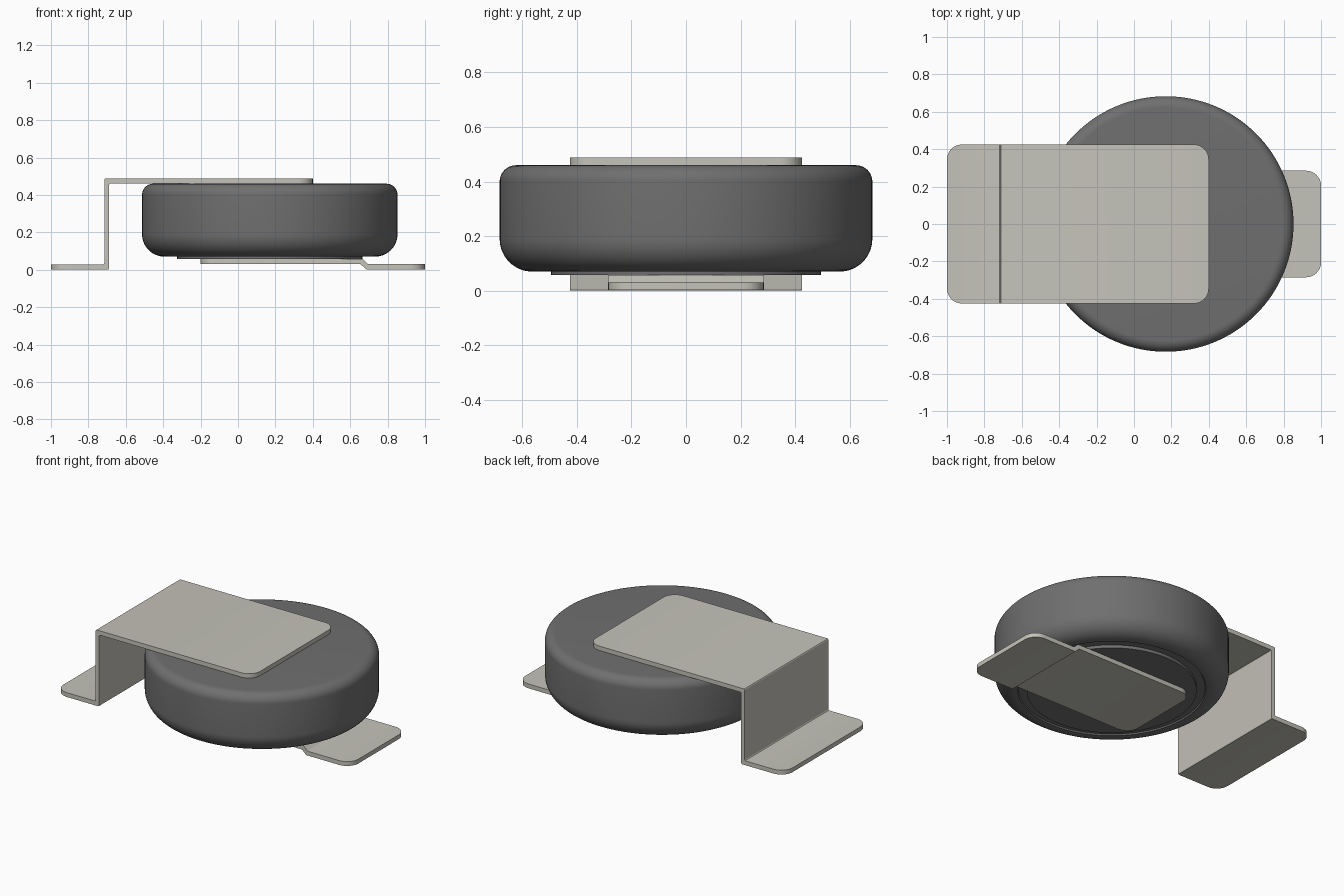
import bpy, bmesh, math

if "Cube" in bpy.data.objects:
    bpy.data.objects.remove(bpy.data.objects["Cube"], do_unlink=True)


def make_material(name, color, roughness):
    mat = bpy.data.materials.new(name)
    mat.use_nodes = True
    mat.diffuse_color = color
    shader = mat.node_tree.nodes["Principled BSDF"]
    shader.inputs["Base Color"].default_value = color
    shader.inputs["Roughness"].default_value = roughness
    return mat


steel = make_material("warm grey steel", (0.56, 0.55, 0.49, 1), 0.5)
rubber = make_material("dark grey", (0.16, 0.16, 0.16, 1), 0.6)


def finish(bm, name, mat):
    bmesh.ops.recalc_face_normals(bm, faces=bm.faces)
    mesh = bpy.data.meshes.new(name)
    bm.to_mesh(mesh)
    bm.free()
    obj = bpy.data.objects.new(name, mesh)
    bpy.context.collection.objects.link(obj)
    mesh.materials.append(mat)
    bpy.ops.object.select_all(action="DESELECT")
    obj.select_set(True)
    bpy.context.view_layer.objects.active = obj
    bpy.ops.object.shade_smooth_by_angle(angle=math.radians(30))
    return obj


def arc(cx, cz, r, start, end, steps=10):
    """Points of a fillet in the radius/height plane, angles in degrees."""
    angles = [math.radians(start + (end - start) * i / steps) for i in range(steps + 1)]
    return [(cx + r * math.cos(a), cz + r * math.sin(a)) for a in angles]


def lathe(name, profile, center_x, mat, segments=128):
    bm = bmesh.new()
    verts = [bm.verts.new((r, 0, z)) for r, z in profile]
    edges = [bm.edges.new(pair) for pair in zip(verts, verts[1:])]
    bmesh.ops.spin(bm, geom=verts + edges, axis=(0, 0, 1), cent=(0, 0, 0),
                   angle=math.tau, steps=segments)
    bmesh.ops.remove_doubles(bm, verts=bm.verts, dist=1e-5)
    bmesh.ops.translate(bm, verts=bm.verts, vec=(center_x, 0, 0))
    return finish(bm, name, mat)


def bent_plate(name, profile, half_width, corner, bend, mat):
    """Extrude a sheet section along y, then round its bends and end corners."""
    bm = bmesh.new()
    face = bm.faces.new([bm.verts.new((x, -half_width, z)) for x, z in profile])
    result = bmesh.ops.extrude_face_region(bm, geom=[face])
    moved = [v for v in result["geom"] if isinstance(v, bmesh.types.BMVert)]
    bmesh.ops.translate(bm, verts=moved, vec=(0, 2 * half_width, 0))
    xs = [x for x, z in profile]
    ends = (min(xs), max(xs))

    def at_end(edge):
        return all(min(abs(v.co.x - e) for e in ends) < 1e-4 for v in edge.verts)

    # Bends in the sheet
    bends = [e for e in bm.edges if not at_end(e)
             and abs(e.verts[0].co.y - e.verts[1].co.y) > half_width]
    bmesh.ops.bevel(bm, geom=bends, offset=bend, segments=3, profile=0.5, affect="EDGES")
    # Rounded plan corners at both free ends
    corners = [e for e in bm.edges if at_end(e)
               and abs(e.verts[0].co.z - e.verts[1].co.z) > 0.01]
    bmesh.ops.bevel(bm, geom=corners, offset=corner, segments=8, profile=0.5, affect="EDGES")
    return finish(bm, name, mat)


# Round body with a small top fillet, a larger bottom fillet and a shallow
# groove around the raised disc underneath
body_profile = ([(0, 0.46)] + arc(0.623, 0.40, 0.06, 90, 0)
                + arc(0.563, 0.19, 0.12, 0, -90, 14)
                + [(0.55, 0.07), (0.545, 0.078), (0.495, 0.078),
                   (0.495, 0.058), (0, 0.058)])
lathe("round_body", body_profile, 0.17, rubber)

# Upper bracket: foot, upright and top plate
bent_plate("upper_bracket",
           [(-1, 0), (-0.69, 0), (-0.69, 0.46), (0.4, 0.46), (0.4, 0.488),
            (-0.715, 0.488), (-0.715, 0.028), (-1, 0.028)],
           0.425, 0.08, 0.008, steel)

# Lower bracket: plate under the body, stepping down to a foot
bent_plate("lower_bracket",
           [(-0.2, 0.03), (0.655, 0.03), (0.685, 0.002), (1, 0.002),
            (1, 0.03), (0.695, 0.03), (0.665, 0.058), (-0.2, 0.058)],
           0.285, 0.08, 0.004, steel)
